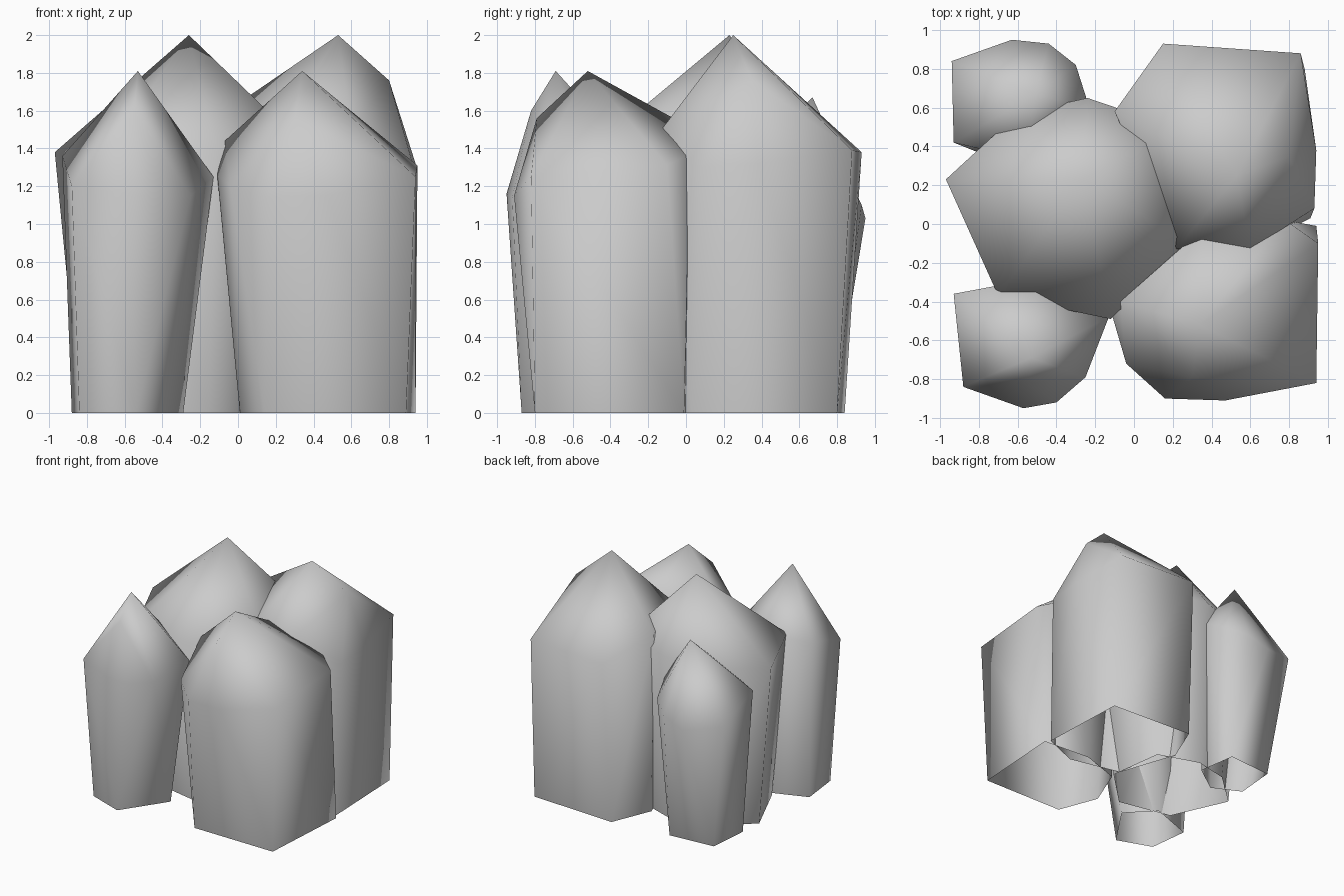
import bpy, bmesh


def crystal(name, tip, shoulder, base):
    """Faceted shaft: open base outline, shoulder points and tips wrapped in a hull."""
    bm = bmesh.new()
    for p in tip + shoulder + [(x, y, 0) for x, y in base]:
        bm.verts.new(p)
    bmesh.ops.convex_hull(bm, input=list(bm.verts))
    floor = [f for f in bm.faces if all(v.co.z < 1e-4 for v in f.verts)]
    bmesh.ops.delete(bm, geom=floor, context='FACES')
    bmesh.ops.delete(bm, geom=[v for v in bm.verts if not v.link_faces], context='VERTS')
    bmesh.ops.recalc_face_normals(bm, faces=list(bm.faces))
    for f in bm.faces:
        f.smooth = True
    mesh = bpy.data.meshes.new(name)
    bm.to_mesh(mesh)
    bm.free()
    ob = bpy.data.objects.new(name, mesh)
    bpy.context.collection.objects.link(ob)
    return ob


# Central tall crystal, its base a shrunken copy of the shoulder outline
ring = [(-.97, .23, 1.38), (-.6, .57, 1.4), (-.24, .65, 1.45), (.2, .5, 1.48),
        (.28, -.1, 1.48), (-.12, -.49, 1.4), (-.7, -.37, 1.38)]
crystal("center_crystal", [(-.26, .23, 2.0)], ring,
        [(-.3 + (x + .3) * .8, .08 + (y - .08) * .8) for x, y, z in ring])

# Tall crystal at the back right
crystal("back_right_crystal", [(.53, .25, 2.0), (.8, .35, 1.76)],
        [(.15, .93, 1.38), (.86, .88, 1.39), (.94, .38, 1.32), (.93, .08, 1.3),
         (.6, -.13, 1.5), (.22, -.13, 1.5), (-.1, .58, 1.57)],
        [(.88, .8), (.12, .84), (-.02, .5), (.15, 0), (.6, -.1), (.91, .03)])

# Wide crystal at the front right
crystal("front_right_crystal", [(.34, -.52, 1.81), (.3, -.79, 1.56)],
        [(-.11, -.48, 1.26), (-.07, -.4, 1.44), (-.04, -.72, 1.2), (.16, -.9, 1.14),
         (.47, -.91, 1.15), (.94, -.82, 1.25), (.95, -.1, 1.31), (.78, .02, 1.37),
         (.35, -.03, 1.54)],
        [(.01, -.45), (.14, -.79), (.89, -.8), (.94, -.01), (.5, .02), (.15, -.1)])

# Small crystal at the front left
crystal("front_left_crystal", [(-.53, -.69, 1.81), (-.55, -.82, 1.6)],
        [(-.93, -.36, 1.36), (-.88, -.84, 1.2), (-.57, -.95, 1.16), (-.4, -.92, 1.14),
         (-.25, -.79, 1.15), (-.13, -.48, 1.25), (-.5, -.28, 1.36)],
        [(-.88, -.42), (-.84, -.76), (-.54, -.87), (-.29, -.5), (-.5, -.28)])

# Short crystal at the back left
crystal("back_left_crystal", [(-.51, .67, 1.67)],
        [(-.94, .84, 1.1), (-.93, .42, 1.25), (-.63, .95, 1.03), (-.44, .93, 1.1),
         (-.3, .82, 1.17), (-.23, .6, 1.28), (-.55, .33, 1.36)],
        [(-.39, .78), (-.79, .75), (-.82, .4), (-.58, .28), (-.34, .45)])
